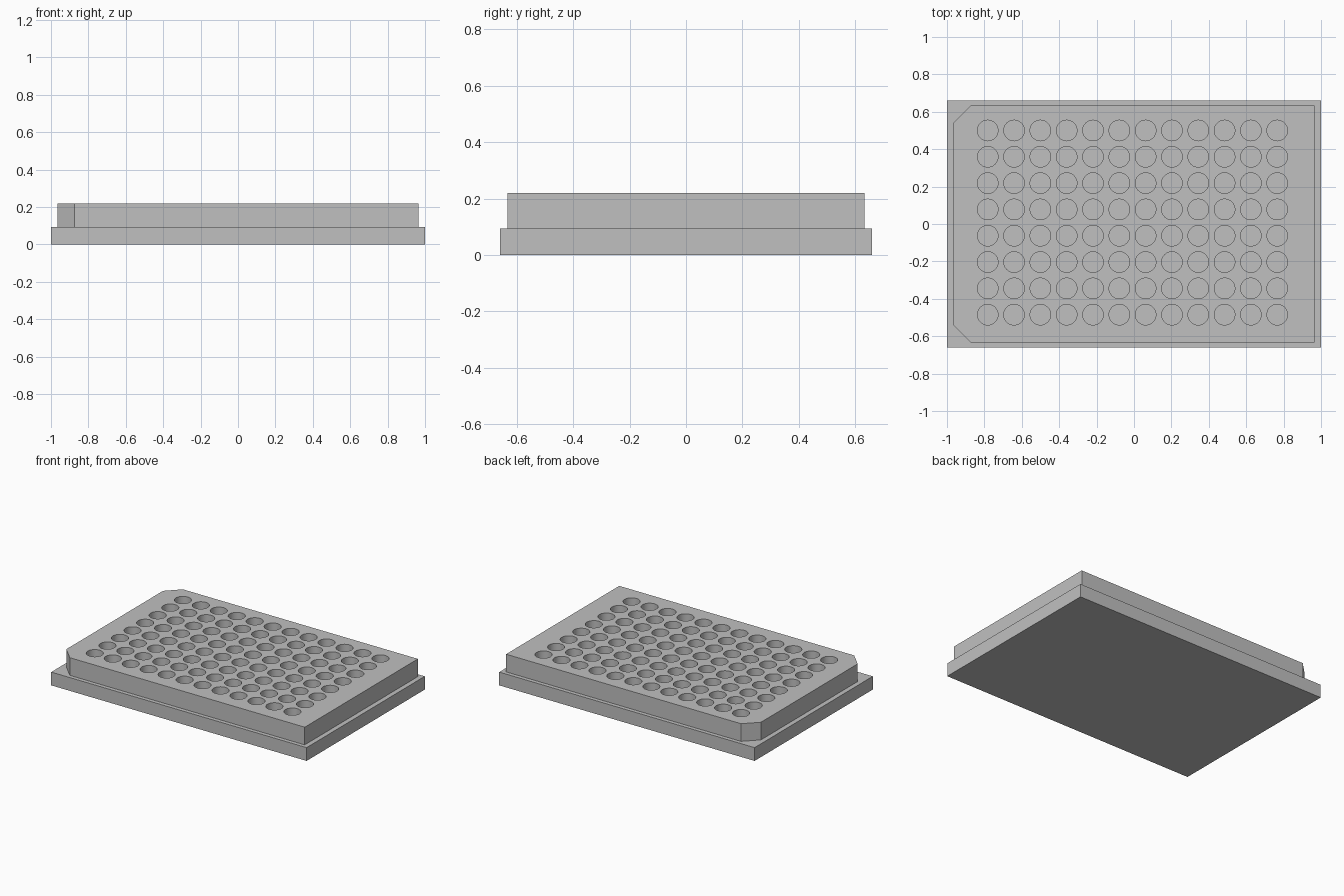
import bpy, bmesh, math
from mathutils import Matrix

old = bpy.data.objects.get("Cube")
if old:
    bpy.data.objects.remove(old, do_unlink=True)

# Main dimensions
BASE_X, BASE_Y, BASE_H = 1.0, 0.661, 0.094
BODY_X, BODY_Y, TOP = 0.966, 0.633, 0.219
CHAMFER = 0.092
PITCH, WELL_R, WELL_DEPTH = 0.1407, 0.055, 0.17
FIRST_X, FIRST_Y = -0.782, 0.5

grey = bpy.data.materials.new("plain grey plastic")
grey.use_nodes = True
colour = (0.53, 0.53, 0.53, 1)
grey.diffuse_color = colour
grey.node_tree.nodes["Principled BSDF"].inputs["Base Color"].default_value = colour


def make_object(name, bm):
    bmesh.ops.recalc_face_normals(bm, faces=bm.faces)
    mesh = bpy.data.meshes.new(name)
    bm.to_mesh(mesh)
    bm.free()
    mesh.materials.append(grey)
    obj = bpy.data.objects.new(name, mesh)
    bpy.context.collection.objects.link(obj)
    return obj


def prism(name, outline, z0, z1):
    """Extrude a flat outline from z0 up to z1."""
    bm = bmesh.new()
    face = bm.faces.new([bm.verts.new((x, y, z0)) for x, y in outline])
    ext = bmesh.ops.extrude_face_region(bm, geom=[face], use_keep_orig=True)
    verts = [v for v in ext["geom"] if isinstance(v, bmesh.types.BMVert)]
    bmesh.ops.translate(bm, verts=verts, vec=(0, 0, z1 - z0))
    return make_object(name, bm)


# Wide rectangular skirt
base = prism("base_skirt", [(-BASE_X, -BASE_Y), (BASE_X, -BASE_Y),
                            (BASE_X, BASE_Y), (-BASE_X, BASE_Y)], 0, BASE_H)

# Upper block with two cut corners on the -x end
body = prism("well_block", [(-BODY_X + CHAMFER, -BODY_Y), (BODY_X, -BODY_Y),
                            (BODY_X, BODY_Y), (-BODY_X + CHAMFER, BODY_Y),
                            (-BODY_X, BODY_Y - CHAMFER),
                            (-BODY_X, -BODY_Y + CHAMFER)], BASE_H, TOP)

# Cutter holding the 12 x 8 grid of round wells
bm = bmesh.new()
z0, z1 = TOP - WELL_DEPTH, TOP + 0.05
for col in range(12):
    for row in range(8):
        place = Matrix.Translation((FIRST_X + col * PITCH,
                                    FIRST_Y - row * PITCH, (z0 + z1) / 2))
        bmesh.ops.create_cone(bm, cap_ends=True, segments=40, radius1=WELL_R,
                              radius2=WELL_R, depth=z1 - z0, matrix=place)
cutter = make_object("well_cutter", bm)
cutter.hide_render = True

# Cut the wells, then shade their walls smooth
for obj in (base, body):
    cut = obj.modifiers.new("wells", "BOOLEAN")
    cut.operation = "DIFFERENCE"
    cut.solver = "EXACT"
    cut.object = cutter
    bpy.ops.object.select_all(action="DESELECT")
    obj.select_set(True)
    bpy.context.view_layer.objects.active = obj
    bpy.ops.object.modifier_apply(modifier=cut.name)
    bpy.ops.object.shade_smooth_by_angle(angle=math.radians(30))

bpy.data.objects.remove(cutter, do_unlink=True)
